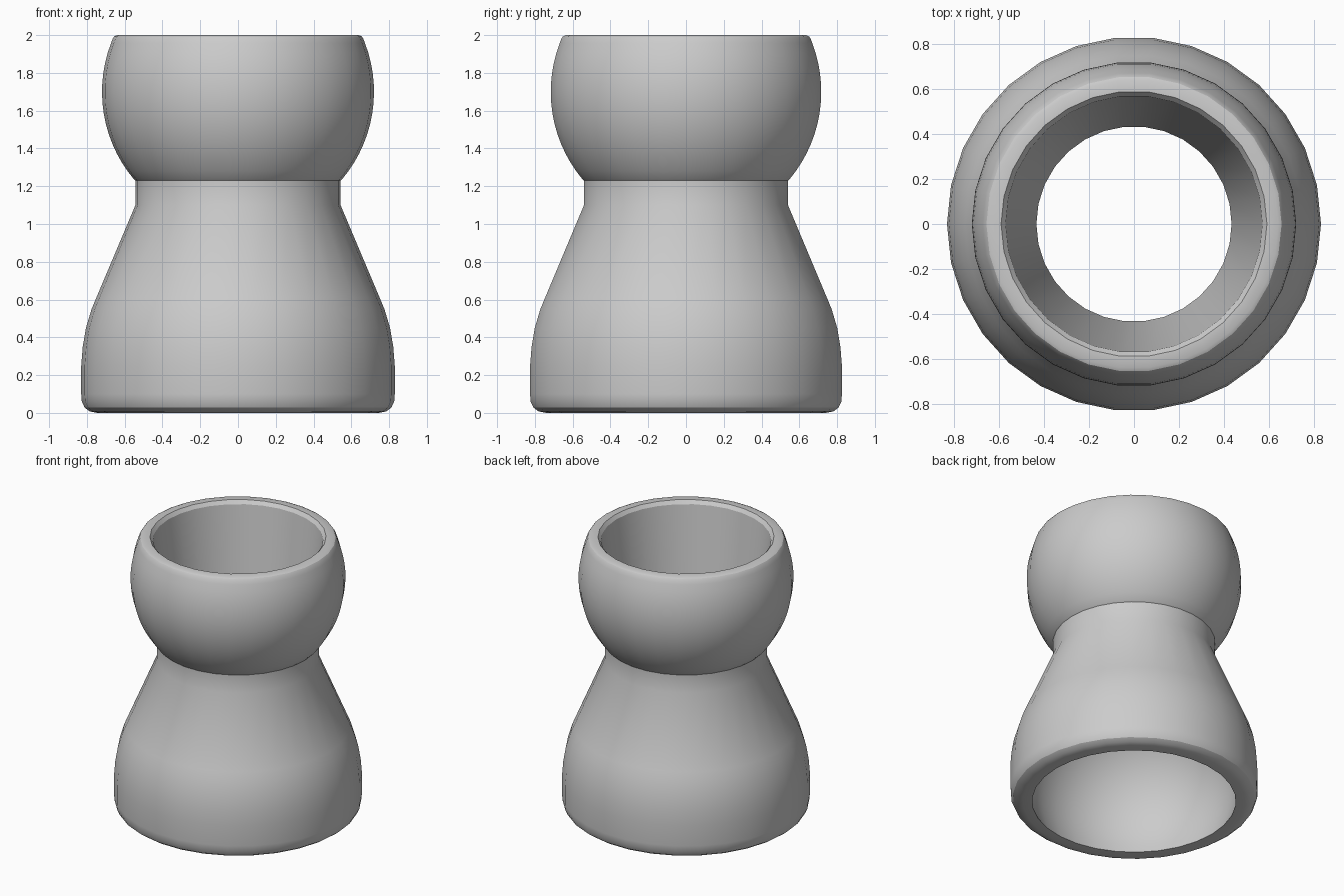
import bpy
import bmesh
from math import radians, sin, cos, pi

SIDES = 30

start = bpy.data.objects.get("Cube")
if start:
    bpy.data.objects.remove(start, do_unlink=True)

grey = bpy.data.materials.new("light grey plastic")
grey.use_nodes = True
colour = (0.6, 0.6, 0.6, 1)
grey.diffuse_color = colour
grey.node_tree.nodes["Principled BSDF"].inputs["Base Color"].default_value = colour


def arc(centre_z, radius, start, end, steps):
    """Points (r, z) on a sphere outline, by latitude in degrees."""
    angles = [radians(start + (end - start) * i / steps) for i in range(steps + 1)]
    return [(radius * cos(a), centre_z + radius * sin(a)) for a in angles]


def lathe(name, profile, material):
    """Turn a closed (r, z) outline about the z axis."""
    bm = bmesh.new()
    rings = []
    for r, z in profile:
        rings.append([bm.verts.new((r * cos(2 * pi * i / SIDES),
                                    r * sin(2 * pi * i / SIDES), z))
                      for i in range(SIDES)])
    for low, high in zip(rings, rings[1:] + rings[:1]):
        for i in range(SIDES):
            j = (i + 1) % SIDES
            bm.faces.new((low[i], low[j], high[j], high[i]))
    bmesh.ops.recalc_face_normals(bm, faces=bm.faces)
    mesh = bpy.data.meshes.new(name)
    bm.to_mesh(mesh)
    bm.free()
    mesh.materials.append(material)
    obj = bpy.data.objects.new(name, mesh)
    bpy.context.collection.objects.link(obj)
    bpy.ops.object.select_all(action="DESELECT")
    obj.select_set(True)
    bpy.context.view_layer.objects.active = obj
    bpy.ops.object.shade_smooth_by_angle(angle=radians(27))


# Flared skirt with a rounded foot, then the neck
skirt = [(0.745, 0), (0.785, 0.008), (0.812, 0.028), (0.827, 0.06), (0.83, 0.1),
         (0.83, 0.25), (0.822, 0.35), (0.805, 0.45), (0.775, 0.55), (0.75, 0.61)]
neck = [(0.543, 1.1), (0.543, 1.23)]
# Ball, its rounded rim and the chamfered mouth
ball = arc(1.7, 0.72, -40, 21, 14)
rim = [(0.664, 1.98), (0.655, 1.993), (0.64, 2), (0.59, 2), (0.57, 1.975)]
# Tapered bore down into the round socket
socket = arc(0.23, 0.72, 53, -18.6, 14)

lathe("hose_link", skirt + neck + ball + rim + socket, grey)
